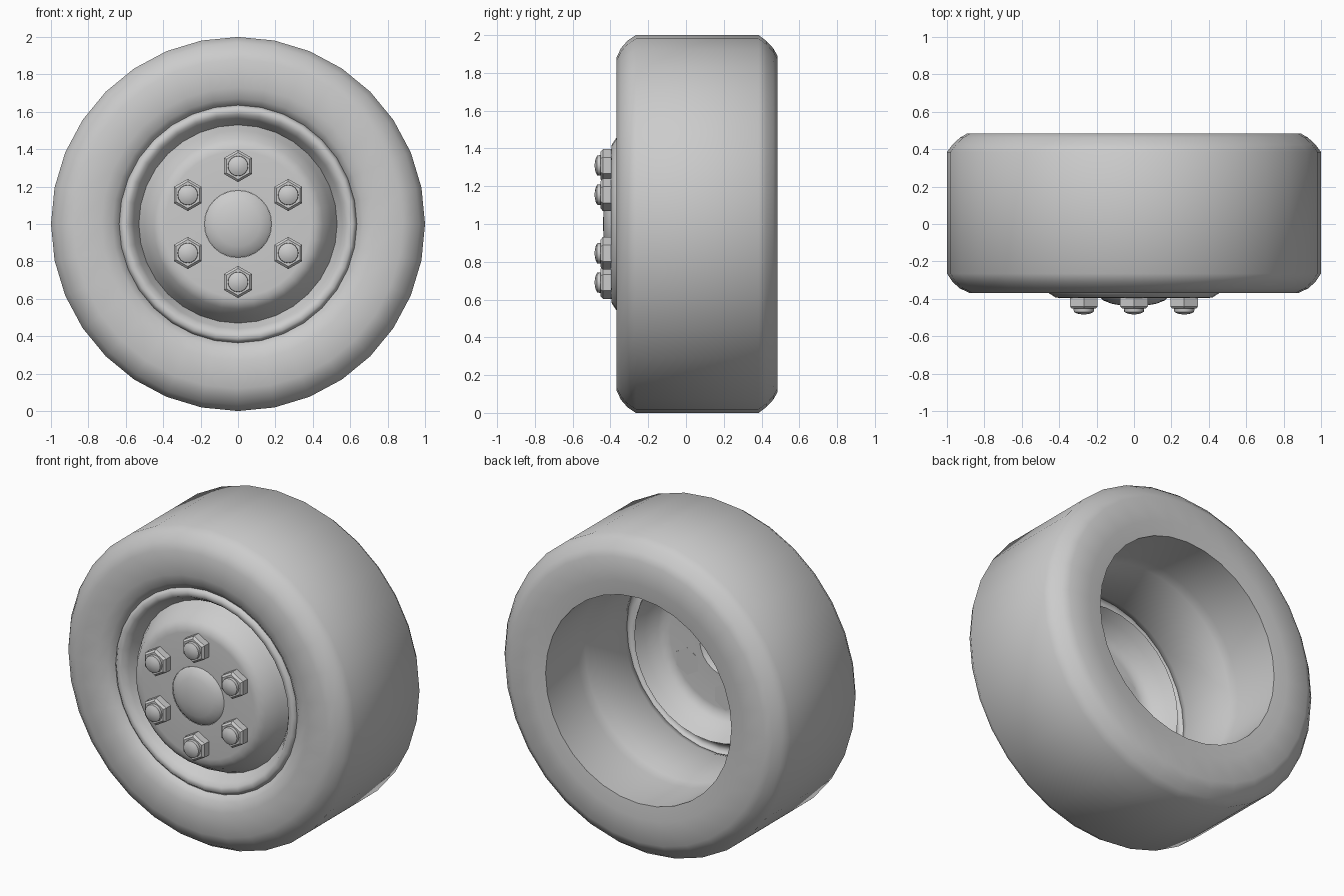
import bpy, math

if "Cube" in bpy.data.objects:
    bpy.data.objects.remove(bpy.data.objects["Cube"])

CENTRE_Z = 1.0


def lathe(name, profile, segs, x=0.0, z=CENTRE_Z, phase=0.0, angle=35, closed=False):
    """Revolve (radius, y) points around an axis parallel to y."""
    verts, rings, faces = [], [], []
    for r, y in profile:
        if r == 0:
            rings.append([len(verts)] * segs)
            verts.append((x, y, z))
        else:
            rings.append(list(range(len(verts), len(verts) + segs)))
            for i in range(segs):
                a = phase + 2 * math.pi * i / segs
                verts.append((x + r * math.cos(a), y, z + r * math.sin(a)))
    pairs = list(zip(rings, rings[1:]))
    if closed:
        pairs.append((rings[-1], rings[0]))
    for a, b in pairs:
        for i in range(segs):
            j = (i + 1) % segs
            quad = [a[i], a[j], b[j], b[i]]
            faces.append(list(dict.fromkeys(quad)))
    mesh = bpy.data.meshes.new(name)
    mesh.from_pydata(verts, [], faces)
    mesh.update()
    obj = bpy.data.objects.new(name, mesh)
    bpy.context.collection.objects.link(obj)
    bpy.ops.object.select_all(action='DESELECT')
    obj.select_set(True)
    bpy.context.view_layer.objects.active = obj
    # consistent outward normals
    bpy.ops.object.mode_set(mode='EDIT')
    bpy.ops.mesh.select_all(action='SELECT')
    bpy.ops.mesh.normals_make_consistent(inside=False)
    bpy.ops.object.mode_set(mode='OBJECT')
    bpy.ops.object.shade_smooth_by_angle(angle=math.radians(angle))
    return obj


# Tyre: outer tread, rounded shoulders, stepped inner bore
lathe("tyre", [
    (0.635, -0.315), (0.67, -0.345), (0.73, -0.365), (0.88, -0.368),
    (0.93, -0.345), (0.97, -0.31), (1.0, -0.265),
    (1.0, 0.385), (0.97, 0.425), (0.93, 0.462), (0.89, 0.485),
    (0.74, 0.485), (0.65, 0.475),
    (0.66, 0.14), (0.65, 0.08), (0.625, 0.02), (0.62, -0.27)],
    32, angle=50, closed=True)

# Rim lip: rounded ring sloping into the recess
lathe("rim_lip", [
    (0.625, -0.27), (0.636, -0.315), (0.615, -0.335), (0.585, -0.33),
    (0.56, -0.295), (0.53, -0.24)], 32, angle=60)

# Dished wheel plate, open in the middle for the hub
lathe("wheel_dish", [
    (0.53, -0.24), (0.50, -0.30), (0.455, -0.37), (0.42, -0.393),
    (0.39, -0.396), (0.18, -0.396)], 32, angle=60)

# Domed hub cap
lathe("hub_cap", [
    (0.18, -0.394), (0.165, -0.408), (0.12, -0.426), (0.06, -0.437),
    (0, -0.44)], 24)

# Six nuts with domed stud ends
for i in range(6):
    a = math.radians(90 + 60 * i)
    bx, bz = 0.31 * math.cos(a), CENTRE_Z + 0.31 * math.sin(a)
    lathe("wheel_nut", [
        (0, -0.395), (0.086, -0.395), (0.086, -0.44), (0.072, -0.453), (0, -0.453)],
        6, bx, bz, math.radians(90), angle=20)
    lathe("stud_end", [
        (0.055, -0.448), (0.053, -0.47), (0.035, -0.479), (0, -0.485)],
        16, bx, bz)
